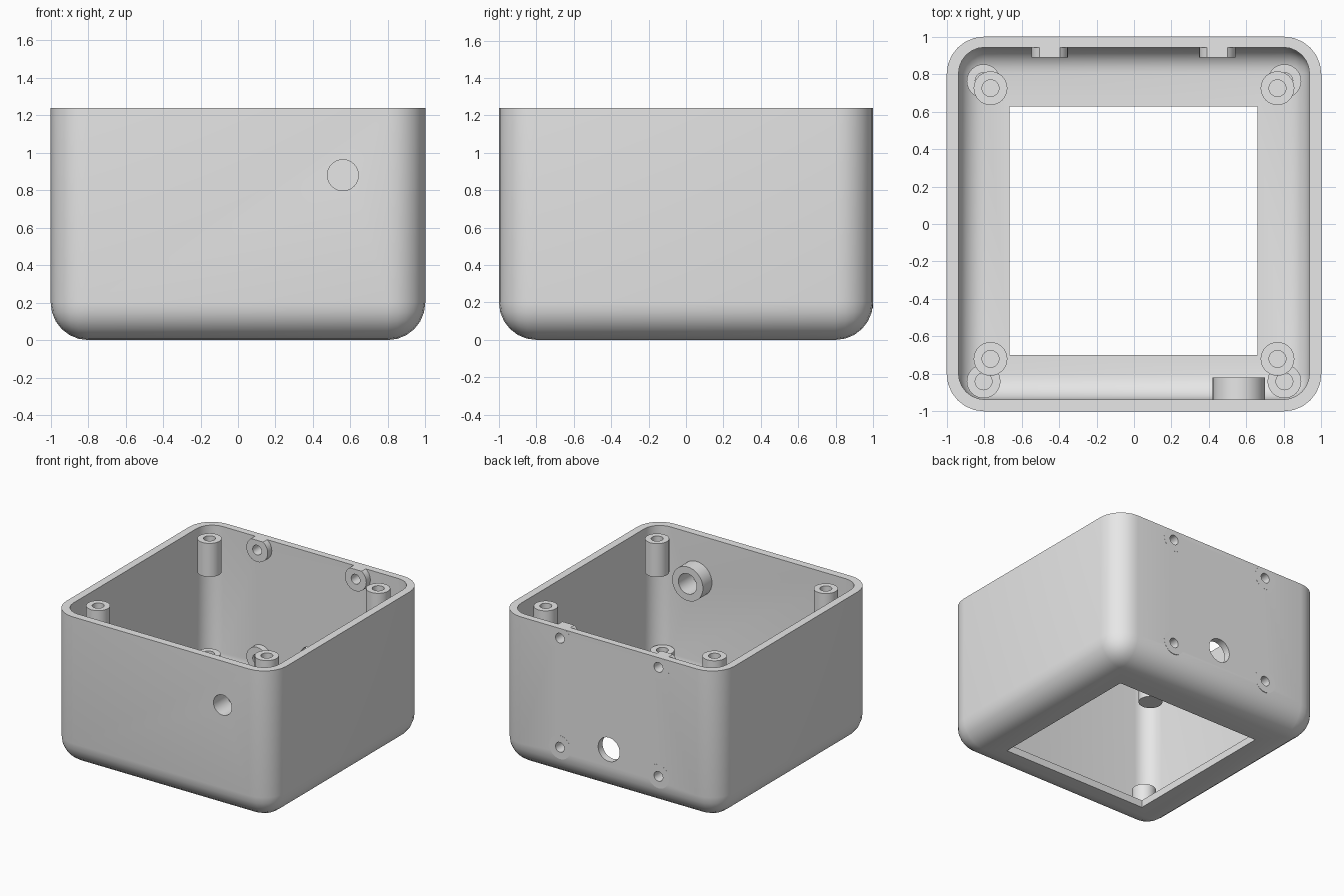
import bpy, bmesh, math
from mathutils import Matrix, Vector

if "Cube" in bpy.data.objects:
    bpy.data.objects.remove(bpy.data.objects["Cube"], do_unlink=True)

HEIGHT = 1.24
grey = bpy.data.materials.new("light_grey")
grey.use_nodes = True
grey.diffuse_color = (0.8, 0.8, 0.8, 1)
grey.node_tree.nodes["Principled BSDF"].inputs["Base Color"].default_value = (0.8, 0.8, 0.8, 1)


def make_object(name, bm):
    bmesh.ops.recalc_face_normals(bm, faces=bm.faces)
    mesh = bpy.data.meshes.new(name)
    bm.to_mesh(mesh)
    bm.free()
    mesh.materials.append(grey)
    obj = bpy.data.objects.new(name, mesh)
    bpy.context.collection.objects.link(obj)
    return obj


def smooth(obj):
    bpy.ops.object.select_all(action="DESELECT")
    obj.select_set(True)
    bpy.context.view_layer.objects.active = obj
    bpy.ops.object.shade_smooth_by_angle(angle=math.radians(30))


def block(name, low, high, radius=0):
    """Box between two corners, with rounded sides and bottom if a radius is given."""
    low, high = Vector(low), Vector(high)
    bm = bmesh.new()
    bmesh.ops.create_cube(bm, size=1)
    for v in bm.verts:
        v.co = Vector((low[i] + (v.co[i] + 0.5) * (high[i] - low[i]) for i in range(3)))
    if radius:
        edges = [e for e in bm.edges if min(v.co.z for v in e.verts) < low.z + 0.01]
        bmesh.ops.bevel(bm, geom=edges, offset=radius, segments=6, profile=0.5, affect="EDGES")
    return make_object(name, bm)


def lathe(name, profile, location, along_y=False, closed=False, clip_top=False):
    """Turn (radius, height) points around an axis."""
    bm = bmesh.new()
    verts = [bm.verts.new((r, 0, h)) for r, h in profile]
    pairs = list(zip(verts, verts[1:])) + ([(verts[-1], verts[0])] if closed else [])
    edges = [bm.edges.new(p) for p in pairs]
    bmesh.ops.spin(bm, geom=verts + edges, axis=(0, 0, 1), cent=(0, 0, 0),
                   angle=math.tau, steps=32, use_merge=True)
    bmesh.ops.remove_doubles(bm, verts=bm.verts, dist=1e-4)
    matrix = Matrix.Translation(location)
    if along_y:
        matrix = matrix @ Matrix.Rotation(-math.pi / 2, 4, "X")
    bm.transform(matrix)
    if clip_top:
        cut = bmesh.ops.bisect_plane(bm, geom=bm.verts[:] + bm.edges[:] + bm.faces[:],
                                     plane_co=(0, 0, HEIGHT), plane_no=(0, 0, 1), clear_outer=True)
        rim = [e for e in cut["geom_cut"] if isinstance(e, bmesh.types.BMEdge)]
        bmesh.ops.holes_fill(bm, edges=rim, sides=0)
    return make_object(name, bm)


def rod(radius, y0, y1, x, z):
    return lathe("cutter", [(0, y0), (radius, y0), (radius, y1), (0, y1)], (x, 0, z), along_y=True)


def post(name, x, y, bottom, top, depth):
    profile = [(0, bottom), (0.09, bottom), (0.09, top),
               (0.045, top), (0.045, top - depth), (0, top - depth)]
    smooth(lathe(name, profile, (x, y, 0)))


def tube(name, outer, inner, y0, y1, x, z, clip_top=False):
    profile = [(inner, y0), (outer, y0), (outer, y1), (inner, y1)]
    smooth(lathe(name, profile, (x, 0, z), along_y=True, closed=True, clip_top=clip_top))


# Open-topped case with hollow interior, floor window and drilled walls
case = block("case", (-1, -1, 0), (1, 1, HEIGHT), 0.2)
back_mounts = [(x, z) for x in (-0.45, 0.445) for z in (0.265, 1.16)]
cutters = [
    block("cutter", (-0.937, -0.937, 0.06), (0.937, 0.943, HEIGHT + 0.2), 0.14),
    block("cutter", (-0.665, -0.7, -0.2), (0.66, 0.627, 0.3)),
    rod(0.083, -1.2, -0.7, 0.56, 0.88),
    rod(0.098, 0.7, 1.2, 0, 0.365),
]
cutters += [rod(0.041, 0.7, 1.2, x, z) for x, z in back_mounts]
for cutter in cutters:
    bpy.context.view_layer.objects.active = case
    mod = case.modifiers.new("cut", "BOOLEAN")
    mod.operation, mod.solver, mod.object = "DIFFERENCE", "EXACT", cutter
    bpy.ops.object.modifier_apply(modifier=mod.name)
    bpy.data.objects.remove(cutter, do_unlink=True)
smooth(case)

# Screw posts: four under the rim, four in the floor corners
for side, x in (("right", -1), ("left", 1)):
    for end, upper_y, lower_y in (("front", -0.72, -0.84), ("back", 0.725, 0.763)):
        post(f"upper_post_{end}_{side}", 0.766 * x, upper_y, 0.96, HEIGHT - 0.005, 0.2)
        post(f"lower_post_{end}_{side}", 0.803 * x, lower_y, 0.05, 0.265, 0.15)

# Mounting bosses on the back wall and the collar of the front hole
for i, (x, z) in enumerate(back_mounts):
    tube(f"back_boss_{i + 1}", 0.097, 0.04, 0.89, 1.0005, x, z, clip_top=z > 1)
tube("front_collar", 0.14, 0.083, -0.96, -0.82, 0.56, 0.88)
